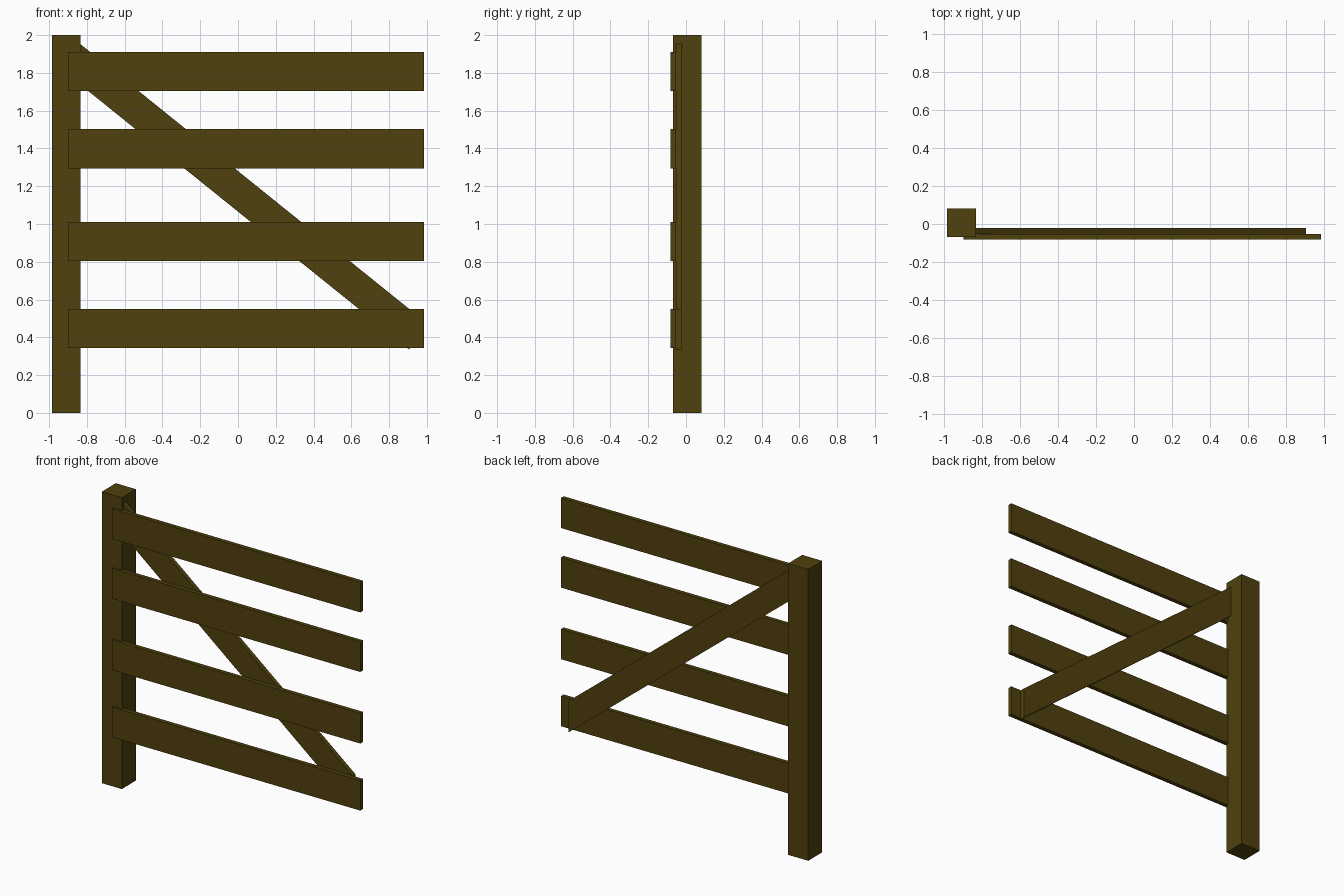
import bpy, bmesh

if "Cube" in bpy.data.objects:
    bpy.data.objects.remove(bpy.data.objects["Cube"])

wood = bpy.data.materials.new("dark_wood")
wood.diffuse_color = (0.08, 0.052, 0.004, 1)
wood.use_nodes = True
wood.node_tree.nodes["Principled BSDF"].inputs["Base Color"].default_value = wood.diffuse_color


def plank(name, outline, y0, y1):
    """Extrude an x-z outline from y0 back to y1."""
    bm = bmesh.new()
    face = bm.faces.new([bm.verts.new((x, y0, z)) for x, z in outline])
    ext = bmesh.ops.extrude_face_region(bm, geom=[face])
    verts = [v for v in ext["geom"] if isinstance(v, bmesh.types.BMVert)]
    bmesh.ops.translate(bm, verts=verts, vec=(0, y1 - y0, 0))
    bmesh.ops.recalc_face_normals(bm, faces=bm.faces)
    mesh = bpy.data.meshes.new(name)
    bm.to_mesh(mesh)
    bm.free()
    mesh.materials.append(wood)
    obj = bpy.data.objects.new(name, mesh)
    bpy.context.collection.objects.link(obj)
    return obj


def rect(x0, x1, z0, z1):
    return [(x0, z0), (x1, z0), (x1, z1), (x0, z1)]


# Square post
plank("post", rect(-0.986, -0.834, 0, 2), -0.069, 0.083)

# Four horizontal rails, let slightly into the post front
for i, z in enumerate((0.344, 0.804, 1.295, 1.704)):
    plank(f"rail_{i + 1}", rect(-0.9, 0.986, z, z + 0.207), -0.082, -0.053)

# Diagonal brace behind the rails, with vertical end cuts
plank("diagonal_brace",
      [(-0.834, 1.737), (0.907, 0.335), (0.907, 0.55), (-0.834, 1.952)],
      -0.053, -0.022)
